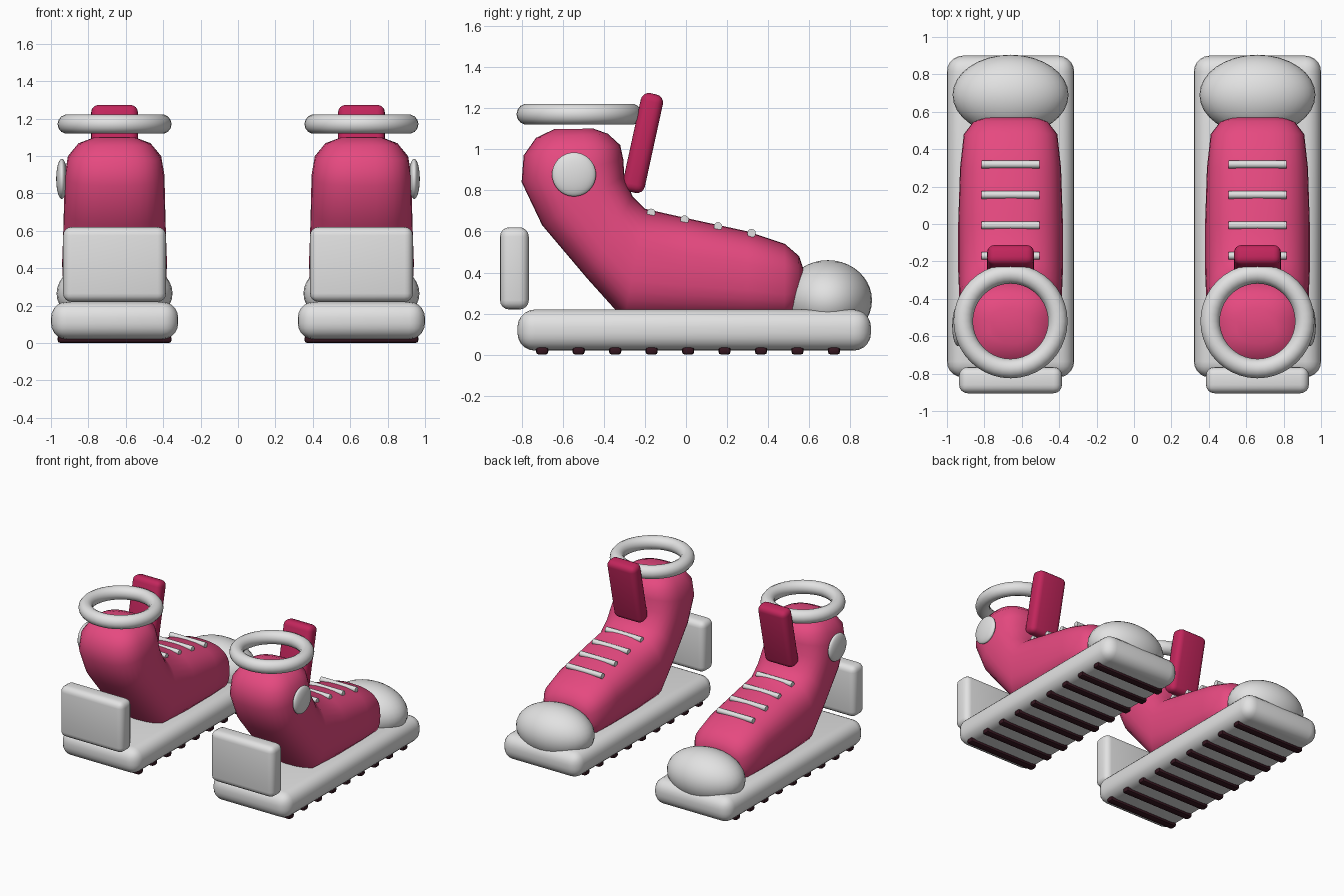
import bpy, bmesh, math
from mathutils import Matrix, Vector

cube = bpy.data.objects.get("Cube")
if cube:
    bpy.data.objects.remove(cube, do_unlink=True)


def material(name, rgb):
    m = bpy.data.materials.new(name)
    m.use_nodes = True
    m.diffuse_color = (*rgb, 1)
    m.node_tree.nodes["Principled BSDF"].inputs["Base Color"].default_value = (*rgb, 1)
    m.node_tree.nodes["Principled BSDF"].inputs["Roughness"].default_value = 0.6
    return m


WHITE = material("off white", (0.76, 0.76, 0.76))
PINK = material("pink", (0.79, 0.067, 0.216))
DEEP = material("deep pink", (0.54, 0.019, 0.107))
DARK = material("dark maroon", (0.035, 0.008, 0.014))


def finish(bm, name, mat, angle=40):
    bmesh.ops.recalc_face_normals(bm, faces=bm.faces)
    mesh = bpy.data.meshes.new(name)
    bm.to_mesh(mesh)
    bm.free()
    mesh.materials.append(mat)
    ob = bpy.data.objects.new(name, mesh)
    bpy.context.collection.objects.link(ob)
    bpy.ops.object.select_all(action="DESELECT")
    ob.select_set(True)
    bpy.context.view_layer.objects.active = ob
    bpy.ops.object.shade_smooth_by_angle(angle=math.radians(angle))
    return ob


def rounded_box(name, mat, centre, size, radius, segments=4, tilt=0):
    bm = bmesh.new()
    bmesh.ops.create_cube(bm, size=1)
    bmesh.ops.scale(bm, vec=size, verts=bm.verts)
    bmesh.ops.bevel(bm, geom=bm.edges[:], offset=radius, segments=segments,
                    profile=0.5, affect="EDGES")
    bm.transform(Matrix.Translation(centre) @ Matrix.Rotation(tilt, 4, "X"))
    return finish(bm, name, mat)


def ellipsoid(name, mat, centre, radii):
    bm = bmesh.new()
    bmesh.ops.create_uvsphere(bm, u_segments=32, v_segments=20, radius=1)
    bm.transform(Matrix.Translation(centre) @ Matrix.Diagonal((*radii, 1)))
    return finish(bm, name, mat)


def rod(name, mat, centre, radius, length):
    bm = bmesh.new()
    bmesh.ops.create_cone(bm, cap_ends=True, segments=12, radius1=radius,
                          radius2=radius, depth=length)
    bm.transform(Matrix.Translation(centre) @ Matrix.Rotation(math.pi / 2, 4, "Y"))
    return finish(bm, name, mat)


def ring(name, mat, centre, major, minor):
    bpy.ops.mesh.primitive_torus_add(location=centre, major_radius=major, minor_radius=minor,
                                     major_segments=40, minor_segments=14)
    ob = bpy.context.object
    ob.name = name
    ob.data.materials.append(mat)
    bpy.ops.object.shade_smooth()


# Boot sections from toe to ankle: upper y, z, lower y, z, half width
SECTIONS = [
    (0.57, 0.42, 0.57, 0.32, 0.13), (0.55, 0.48, 0.54, 0.20, 0.20),
    (0.48, 0.54, 0.48, 0.16, 0.25), (0.30, 0.60, 0.30, 0.16, 0.27),
    (0.00, 0.665, 0.00, 0.16, 0.28), (-0.20, 0.71, -0.30, 0.17, 0.28),
    (-0.26, 0.77, -0.48, 0.37, 0.275), (-0.30, 0.87, -0.70, 0.63, 0.27),
    (-0.305, 0.95, -0.80, 0.84, 0.267), (-0.32, 1.02, -0.79, 0.97, 0.25),
    (-0.38, 1.075, -0.73, 1.055, 0.195), (-0.45, 1.1, -0.64, 1.098, 0.11),
]


def boot(name, x):
    bm = bmesh.new()
    n, power = 32, 2 / 2.7
    rings = []
    for uy, uz, ly, lz, half in SECTIONS:
        top, low = Vector((x, uy, uz)), Vector((x, ly, lz))
        loop = []
        for i in range(n):
            a = math.tau * i / n
            c, s = math.cos(a), math.sin(a)
            side = math.copysign(abs(c) ** power, c) * half
            up = math.copysign(abs(s) ** power, s)
            p = (top + low) / 2 + (top - low) / 2 * up + Vector((side, 0, 0))
            loop.append(bm.verts.new(p))
        rings.append(loop)
    for a, b in zip(rings, rings[1:]):
        for i in range(n):
            j = (i + 1) % n
            bm.faces.new((a[i], a[j], b[j], b[i]))
    bm.faces.new(rings[0])
    bm.faces.new(rings[-1])
    finish(bm, name, PINK, 80)


for label, sign in (("left", 1), ("right", -1)):
    x = 0.66 * sign
    # Sole and treads
    rounded_box(label + "_sole", WHITE, (x, 0.04, 0.12), (0.68, 1.72, 0.2), 0.085, 5)
    for i in range(9):
        rounded_box(f"{label}_tread_{i + 1}", DARK, (x, -0.7 + 0.1775 * i, 0.02),
                    (0.61, 0.06, 0.04), 0.015, 2)
    # Boot body, toe cap and heel plate
    boot(label + "_boot", x)
    ellipsoid(label + "_toe_cap", WHITE, (x, 0.69, 0.265), (0.31, 0.215, 0.195))
    rounded_box(label + "_heel_plate", WHITE, (x, -0.835, 0.42), (0.55, 0.14, 0.4), 0.045)
    # Tongue, ankle ring and outer ankle button
    rounded_box(label + "_tongue", DEEP, (x, -0.21, 1.03), (0.25, 0.11, 0.49), 0.04,
                tilt=-0.215)
    ring(label + "_ankle_ring", WHITE, (x, -0.52, 1.17), 0.253, 0.052)
    ellipsoid(label + "_ankle_button", WHITE, (0.942 * sign, -0.545, 0.877),
              (0.03, 0.107, 0.107))
    # Laces
    for i in range(4):
        rod(f"{label}_lace_{i + 1}", WHITE, (x, -0.17 + 0.163 * i, 0.69 - 0.033 * i),
            0.021, 0.31)
